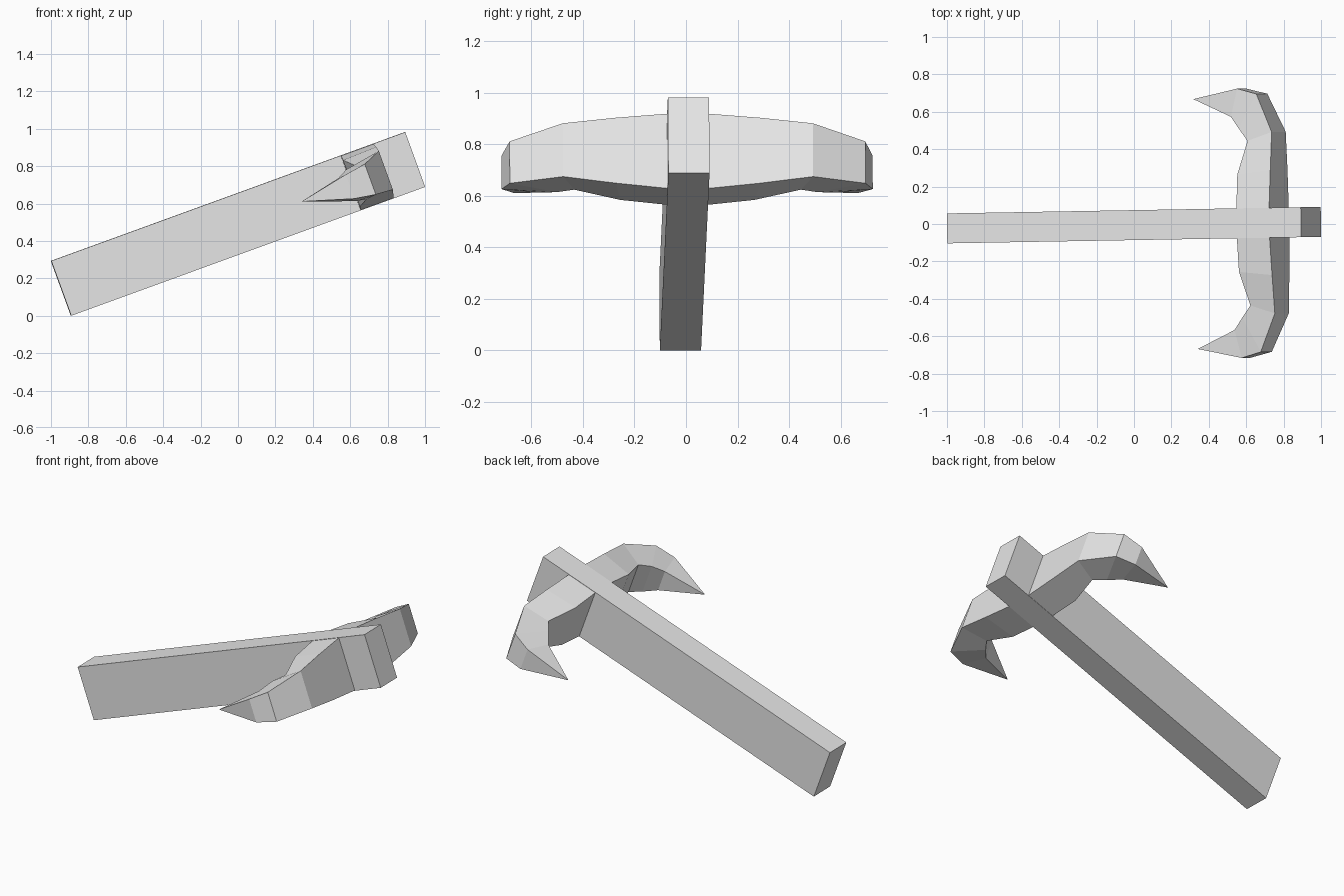
import bpy, bmesh
from math import radians
from mathutils import Matrix, Euler

cube = bpy.data.objects.get("Cube")
if cube:
    bpy.data.objects.remove(cube, do_unlink=True)

grey = bpy.data.materials.new("plain grey")
grey.use_nodes = True
grey.diffuse_color = (0.8, 0.8, 0.8, 1)
grey.node_tree.nodes["Principled BSDF"].inputs["Base Color"].default_value = grey.diffuse_color

# Shared tilt: handle axis is local x, head spreads along local y
TILT = Matrix.Translation((0, -0.006, 0.491)) @ Euler((0, radians(-20), radians(1))).to_matrix().to_4x4()


def add_object(name, bm):
    bmesh.ops.recalc_face_normals(bm, faces=bm.faces)
    mesh = bpy.data.meshes.new(name)
    bm.to_mesh(mesh)
    bm.free()
    mesh.materials.append(grey)
    obj = bpy.data.objects.new(name, mesh)
    obj.matrix_world = TILT
    bpy.context.collection.objects.link(obj)
    return obj


# Handle: a plain square-cut beam
bm = bmesh.new()
bmesh.ops.create_cube(bm, size=2, matrix=Matrix.Diagonal((1.007, 0.08, 0.156, 1)))
add_object("handle", bm)

# Head: one curved arm lofted from the middle to the point, then mirrored
# outer x, outer y, inner x, inner y, outer top, inner top, bottom
sections = [
    (0.826, 0.00, 0.64, 0.00, 0.154, 0.154, -0.154),
    (0.826, 0.08, 0.64, 0.08, 0.154, 0.154, -0.154),
    (0.83, 0.28, 0.64, 0.26, 0.136, 0.13, -0.134),
    (0.833, 0.485, 0.685, 0.44, 0.112, 0.085, -0.108),
    (0.735, 0.69, 0.635, 0.505, 0.073, 0.078, -0.1),
    (0.62, 0.72, 0.58, 0.57, 0.055, 0.05, -0.082),
]
bm = bmesh.new()
rings = []
for ox, oy, ix, iy, outer_top, inner_top, low in sections:
    corners = [(ox, oy, outer_top), (ix, iy, inner_top), (ix, iy, low), (ox, oy, low)]
    rings.append([bm.verts.new(c) for c in corners])
for a, b in zip(rings, rings[1:]):
    for i in range(4):
        j = (i + 1) % 4
        bm.faces.new((a[i], a[j], b[j], b[i]))
tip = bm.verts.new((0.35, 0.668, 0))
for i in range(4):
    bm.faces.new((rings[-1][i], rings[-1][(i + 1) % 4], tip))
head = add_object("pick_head", bm)
mirror = head.modifiers.new("Mirror", "MIRROR")
mirror.use_axis = (False, True, False)
mirror.use_clip = True
